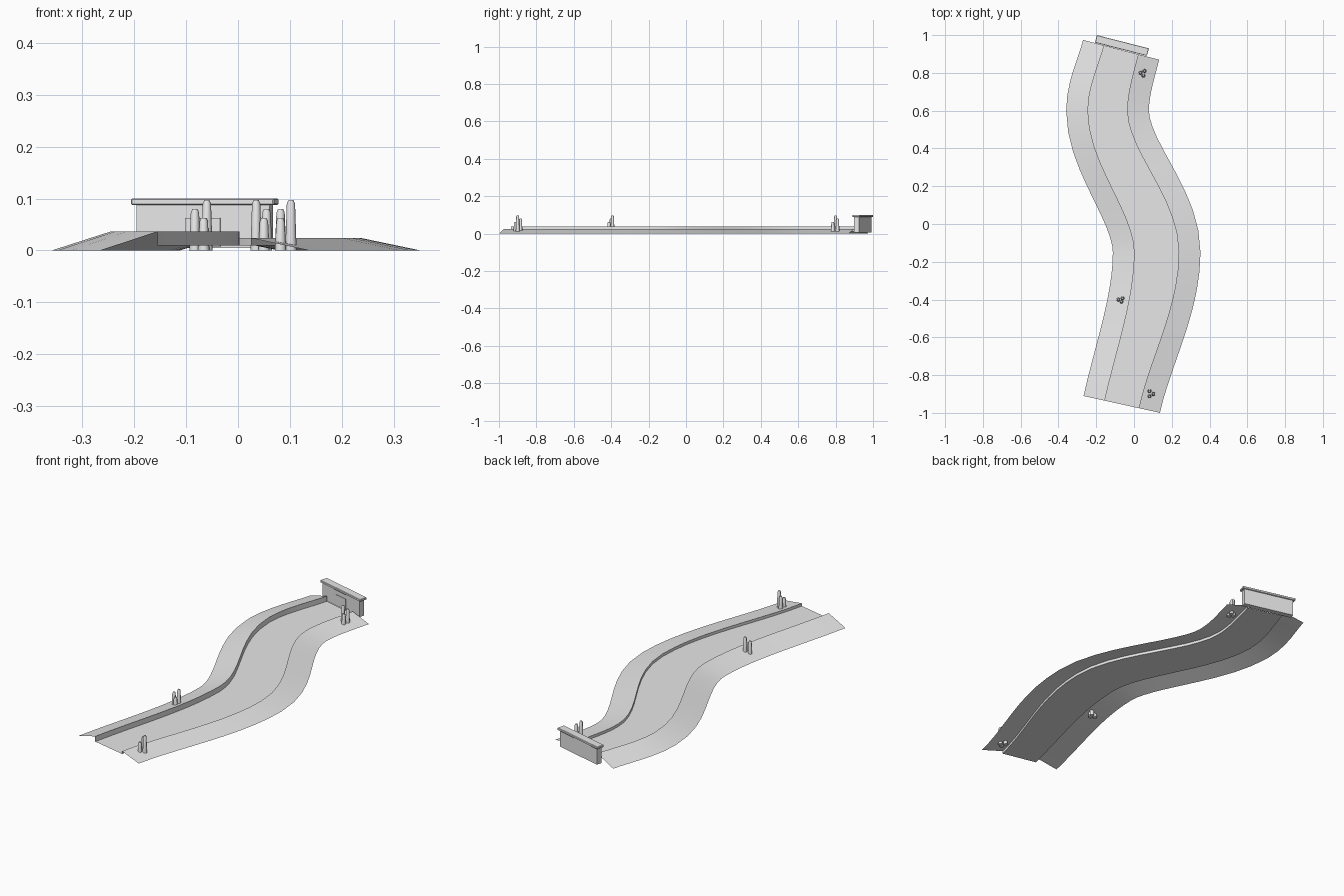
import bpy, bmesh, math
from mathutils import Matrix, Vector

if "Cube" in bpy.data.objects:
    bpy.data.objects.remove(bpy.data.objects["Cube"])

grey = bpy.data.materials.new("plain_grey")
grey.diffuse_color = (0.8, 0.8, 0.8, 1)
grey.use_nodes = True
grey.node_tree.nodes["Principled BSDF"].inputs["Base Color"].default_value = grey.diffuse_color


def finish(name, bm, angle=None):
    me = bpy.data.meshes.new(name)
    bm.to_mesh(me)
    bm.free()
    ob = bpy.data.objects.new(name, me)
    bpy.context.collection.objects.link(ob)
    me.materials.append(grey)
    if angle:
        bpy.ops.object.select_all(action='DESELECT')
        ob.select_set(True)
        bpy.context.view_layer.objects.active = ob
        bpy.ops.object.shade_smooth_by_angle(angle=math.radians(angle))
    return ob


# winding centre line: (y, x, dx/dy, half width of the water)
KNOTS = [(-0.955, -0.065, 0.22, 0.092), (-0.15, 0.12, 0, 0.117),
         (0.6, -0.14, 0, 0.104), (0.922, -0.068, 0.26, 0.093)]
STEPS = [10, 10, 6]


def stations():
    out = []
    for (a, b, n) in zip(KNOTS, KNOTS[1:], STEPS):
        h = b[0] - a[0]
        for i in range(n + (b is KNOTS[-1])):
            t = i / n
            h00, h01 = 2*t**3 - 3*t**2 + 1, 3*t**2 - 2*t**3
            x = h00*a[1] + h01*b[1] + h*((t**3 - 2*t*t + t)*a[2] + (t**3 - t*t)*b[2])
            slope = (6*t*t - 6*t)*(a[1] - b[1])/h + (3*t*t - 4*t + 1)*a[2] + (3*t*t - 2*t)*b[2]
            side = Vector((1, -slope, 0)).normalized()
            out.append((Vector((x, a[0] + t*h, 0)), side, h00*a[3] + h01*b[3]))
    return out


def strip(name, profile):
    """Sweep (side sign, extra offset, z) points along the stream, left to right."""
    bm = bmesh.new()
    rows = []
    for c, side, w in stations():
        rows.append([bm.verts.new(c + side*(s*(w + off)) + Vector((0, 0, z)))
                     for s, off, z in profile])
    for r, q in zip(rows, rows[1:]):
        for i in range(len(profile) - 1):
            bm.faces.new((r[i], r[i+1], q[i+1], q[i]))
    return finish(name, bm, 30)


BANK, WATER_Z = 0.115, 0.01
strip("left_bank", [(-1, BANK, 0), (-1, 0, 0.037), (-1, 0, WATER_Z)])
strip("right_bank", [(1, 0, WATER_Z), (1, 0, 0.024), (1, BANK, 0)])
strip("water", [(-1, 0, WATER_Z), (1, 0, WATER_Z)])


# headwall across the far end
def wall_box(name, size, y, z, bevel=0):
    bm = bmesh.new()
    bmesh.ops.create_cube(bm, size=1, matrix=Matrix.Diagonal((*size, 1)))
    if bevel:
        bmesh.ops.bevel(bm, geom=bm.edges[:], offset=bevel, segments=1, affect='EDGES')
    bm.transform(Matrix.Translation((-0.064, 0.945, 0)) @ Matrix.Rotation(math.radians(-14.3), 4, 'Z')
                 @ Matrix.Translation((0, y, z)))
    return finish(name, bm)


wall_box("headwall", (0.264, 0.028, 0.085), 0, 0.0475)
wall_box("headwall_cap", (0.284, 0.041, 0.012), 0, 0.094, 0.002)
wall_box("culvert_plate", (0.07, 0.004, 0.055), -0.015, 0.0355)

# reed clumps: tapered rods with rounded tips
CLUMPS = [[(0.035, 0.80, 0.097), (0.055, 0.81, 0.08), (0.05, 0.785, 0.063)],
          [(-0.06, -0.393, 0.097), (-0.083, -0.40, 0.08), (-0.066, -0.412, 0.063)],
          [(0.102, -0.90, 0.097), (0.082, -0.885, 0.08), (0.082, -0.912, 0.063)]]
for n, clump in enumerate(CLUMPS):
    bm = bmesh.new()
    for x, y, h in clump:
        rings = []
        for r, z in [(0.011, 0), (0.008, h - 0.007), (0.005, h)]:
            rings.append([bm.verts.new((x + r*math.cos(k*math.pi/4), y + r*math.sin(k*math.pi/4), z))
                          for k in range(8)])
        for a, b in zip(rings, rings[1:]):
            for k in range(8):
                bm.faces.new((a[k], a[(k+1) % 8], b[(k+1) % 8], b[k]))
        bm.faces.new(rings[-1])
        bm.faces.new(rings[0][::-1])
    finish(f"reed_clump_{n + 1}", bm, 50)
